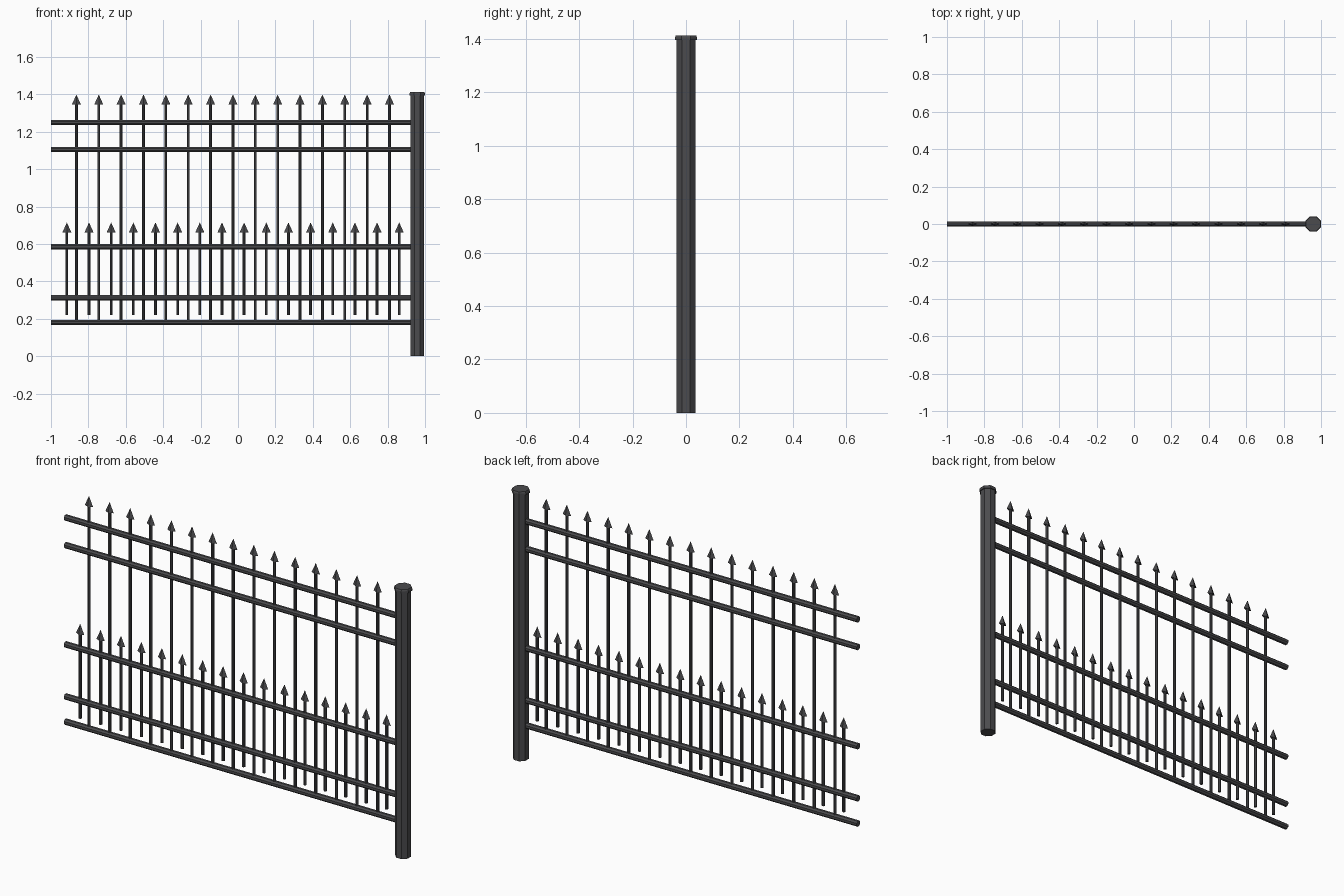
import bpy, bmesh, math
from mathutils import Matrix, Vector

if "Cube" in bpy.data.objects:
    bpy.data.objects.remove(bpy.data.objects["Cube"])

iron = bpy.data.materials.new("dark_iron")
iron.diffuse_color = (0.07, 0.07, 0.075, 1)
iron.use_nodes = True
iron.node_tree.nodes["Principled BSDF"].inputs["Base Color"].default_value = iron.diffuse_color


def prism(bm, start, end, r1, r2, sides, flat_y=1.0, turn=0.0):
    """Add a capped prism or cone from start to end, optionally flattened in y."""
    a, b = Vector(start), Vector(end)
    axis = b - a
    rot = Vector((0, 0, 1)).rotation_difference(axis).to_matrix().to_4x4()
    m = (Matrix.Translation((a + b) / 2) @ Matrix.Diagonal((1, flat_y, 1, 1))
         @ rot @ Matrix.Rotation(turn, 4, 'Z'))
    bmesh.ops.create_cone(bm, cap_ends=True, segments=sides, radius1=r1,
                          radius2=r2, depth=axis.length, matrix=m)


def finish(bm, name):
    mesh = bpy.data.meshes.new(name)
    bm.to_mesh(mesh)
    bm.free()
    mesh.materials.append(iron)
    obj = bpy.data.objects.new(name, mesh)
    bpy.context.collection.objects.link(obj)
    return obj


EIGHTH = math.pi / 8
POST_X = 0.958

# Octagonal end post
bm = bmesh.new()
prism(bm, (POST_X, 0, 0), (POST_X, 0, 1.4), 0.039, 0.039, 8, turn=EIGHTH)
finish(bm, "post")

# Post cap with a slight taper
bm = bmesh.new()
prism(bm, (POST_X, 0, 1.395), (POST_X, 0, 1.405), 0.0445, 0.0445, 8, turn=EIGHTH)
prism(bm, (POST_X, 0, 1.405), (POST_X, 0, 1.413), 0.0445, 0.041, 8, turn=EIGHTH)
finish(bm, "post_cap")

# Horizontal rails
for i, z in enumerate((0.18, 0.312, 0.585, 1.105, 1.25)):
    bm = bmesh.new()
    prism(bm, (-1, 0, z), (0.94, 0, z), 0.0155, 0.0155, 8, turn=EIGHTH)
    finish(bm, f"rail_{i + 1}")


# Vertical pickets with flattened spear heads
def picket_row(name, count, x0, x1, bottom, head, tip):
    bars, heads = bmesh.new(), bmesh.new()
    for i in range(count):
        x = x0 + (x1 - x0) * i / (count - 1)
        prism(bars, (x, 0, bottom), (x, 0, head + 0.005), 0.008, 0.008, 8, turn=EIGHTH)
        prism(heads, (x, 0, head), (x, 0, tip), 0.024, 0.0005, 4, flat_y=0.5)
    finish(bars, name + "_bars")
    finish(heads, name + "_spear_heads")


picket_row("tall_picket", 15, -0.864, 0.810, 0.18, 1.346, 1.398)
picket_row("short_picket", 16, -0.915, 0.862, 0.22, 0.662, 0.714)
